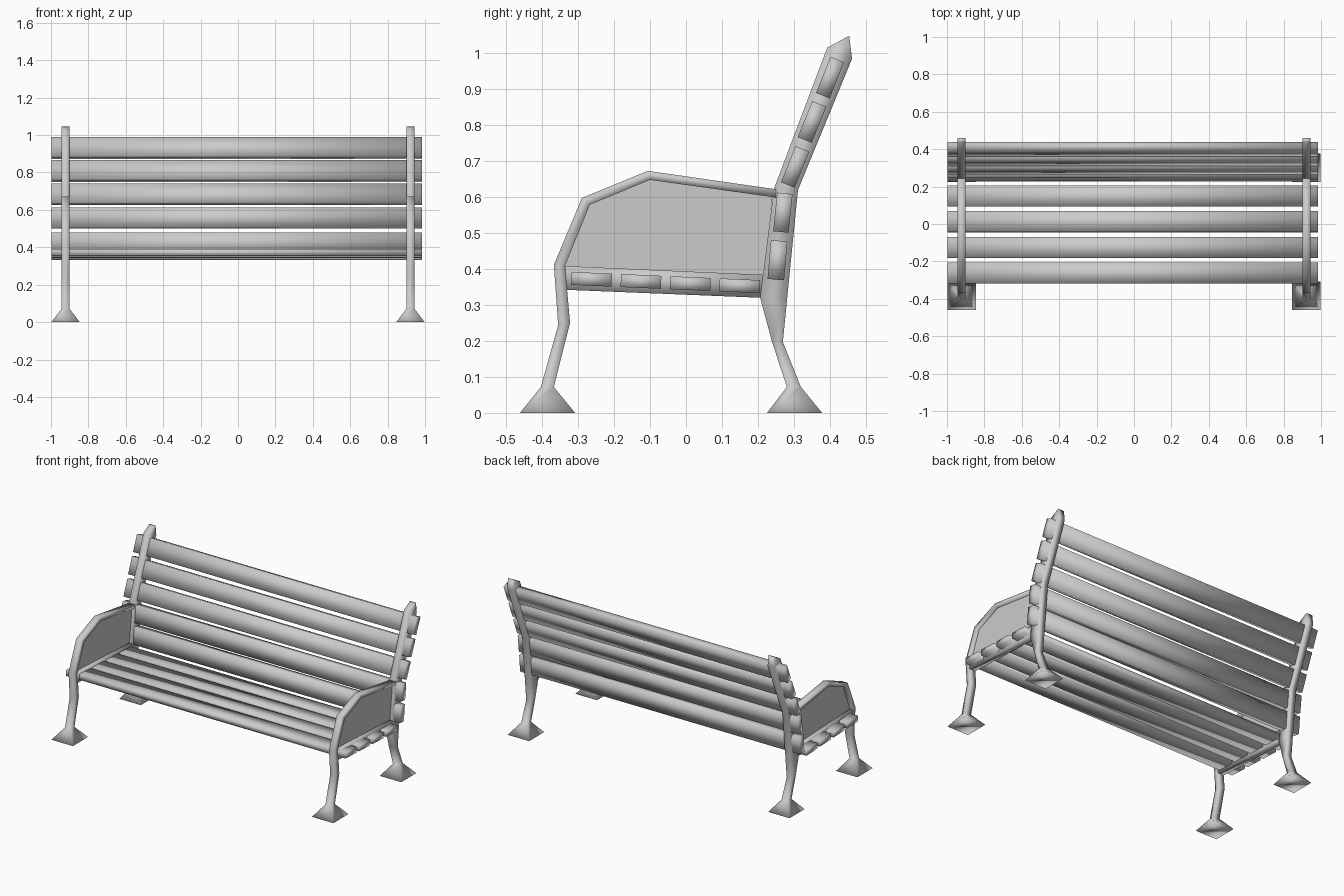
import bpy, bmesh, math
from mathutils import Matrix

cube = bpy.data.objects.get("Cube")
if cube:
    bpy.data.objects.remove(cube, do_unlink=True)

grey = bpy.data.materials.new("bench_grey")
grey.use_nodes = True
colour = (0.6, 0.6, 0.6, 1)
grey.diffuse_color = colour
grey.node_tree.nodes["Principled BSDF"].inputs["Base Color"].default_value = colour

FRAME_X = 0.922   # centre of each side frame
HALF = 0.021      # half thickness of the frame bars
FOOT = 0.076      # half size of a foot


def finish(name, bm, smooth=True):
    bmesh.ops.recalc_face_normals(bm, faces=bm.faces)
    for f in bm.faces:
        f.smooth = smooth
    mesh = bpy.data.meshes.new(name)
    bm.to_mesh(mesh)
    bm.free()
    mesh.materials.append(grey)
    obj = bpy.data.objects.new(name, mesh)
    bpy.context.collection.objects.link(obj)
    return obj


def bar(name, x, sections, foot=False):
    """Four-sided bar through pairs of (y, z) edge points; the first may be a wide foot."""
    bm = bmesh.new()
    rings = []
    for i, (a, b) in enumerate(sections):
        w = FOOT if foot and i == 0 else HALF
        rings.append([bm.verts.new(p) for p in
                      ((x - w, *a), (x + w, *a), (x + w, *b), (x - w, *b))])
    for r, s in zip(rings, rings[1:]):
        for k in range(4):
            n = (k + 1) % 4
            bm.faces.new((r[k], r[n], s[n], s[k]))
    bm.faces.new(rings[0])
    bm.faces.new(rings[-1])
    return finish(name, bm)


def slat(name, y, z, length, thick, tilt):
    """Long board; tilt is the angle of its width from the y axis."""
    bm = bmesh.new()
    bmesh.ops.create_cube(bm, size=1)
    bm.transform(Matrix.Translation((-0.006, y, z))
                 @ Matrix.Rotation(math.radians(tilt), 4, 'X')
                 @ Matrix.Diagonal((1.98, length, thick, 1)))
    return finish(name, bm)


# Side frames: outer and inner edges of each bar
front_leg_and_arm = [
    ((-0.461, 0), (-0.308, 0)),
    ((-0.403, 0.072), (-0.367, 0.072)),
    ((-0.355, 0.244), (-0.322, 0.25)),
    ((-0.367, 0.411), (-0.336, 0.408)),
    ((-0.289, 0.597), (-0.267, 0.578)),
    ((-0.106, 0.672), (-0.1, 0.647)),
    ((0.25, 0.621), (0.25, 0.598)),
]
back_leg_and_post = [
    ((0.225, 0), (0.378, 0)),
    ((0.28, 0.072), (0.319, 0.072)),
    ((0.239, 0.197), (0.269, 0.197)),
    ((0.206, 0.319), (0.281, 0.319)),
    ((0.244, 0.622), (0.311, 0.619)),
    ((0.392, 1.014), (0.461, 0.983)),
    ((0.44, 1.04), (0.453, 1.047)),
]
seat_rail = [((-0.34, 0.408), (-0.34, 0.342)), ((0.225, 0.383), (0.225, 0.319))]
panel_edge = [(-0.34, 0.4), (-0.27, 0.582), (-0.1, 0.65), (0.24, 0.604), (0.22, 0.375)]

for side, sx in (("left", 1), ("right", -1)):
    x = sx * FRAME_X
    bar(side + "_front_leg_and_arm", x, front_leg_and_arm, True)
    bar(side + "_back_leg_and_post", x, back_leg_and_post, True)
    bar(side + "_seat_rail", x, seat_rail)
    # Thin panel under the armrest
    bm = bmesh.new()
    face = bm.faces.new([bm.verts.new((x - 0.003, y, z)) for y, z in panel_edge])
    top = bmesh.ops.extrude_face_region(bm, geom=[face])["geom"]
    bmesh.ops.translate(bm, vec=(0.006, 0, 0),
                        verts=[v for v in top if isinstance(v, bmesh.types.BMVert)])
    finish(side + "_arm_panel", bm, False)

# Seat slats follow the slight slope of the rails
for i in range(4):
    slat(f"seat_slat_{i + 1}", -0.262 + 0.137 * i, 0.371 - 0.006 * i, 0.112, 0.036, -2.5)

# Back slats: two nearly upright, three leaning back
for i, (y, z, thick, tilt) in enumerate([
        (0.254, 0.424, 0.046, 85), (0.269, 0.556, 0.043, 84), (0.303, 0.683, 0.041, 68),
        (0.35, 0.808, 0.042, 68), (0.4, 0.931, 0.041, 68)]):
    slat(f"back_slat_{i + 1}", y, z, 0.108, thick, tilt)
